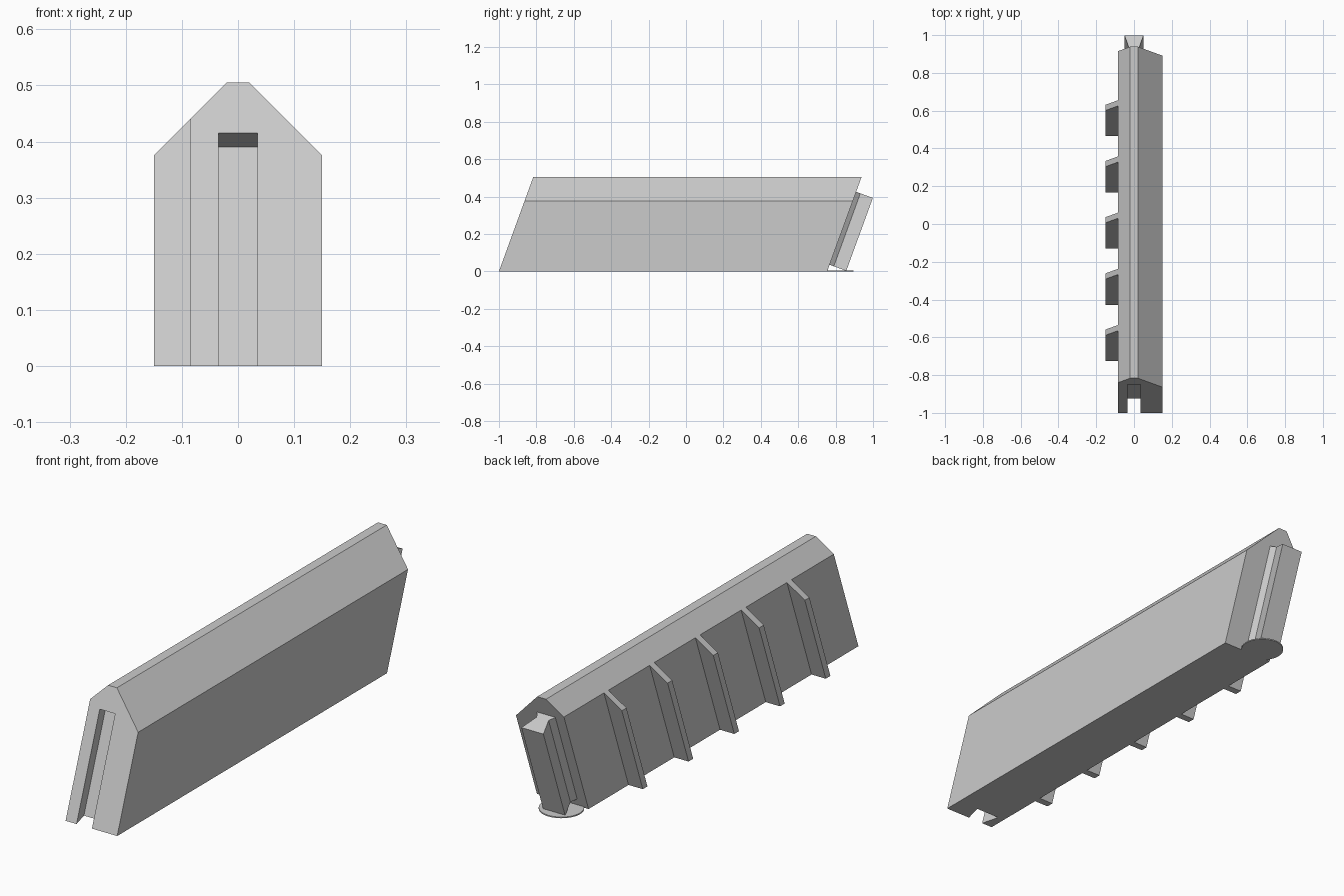
import bpy, bmesh
from math import radians, sin, cos, tan
from mathutils import Vector

cube = bpy.data.objects.get("Cube")
if cube:
    bpy.data.objects.remove(cube, do_unlink=True)

LEAN = radians(20)
UP = Vector((0, sin(LEAN), cos(LEAN)))        # along the leaning end faces
INWARD = Vector((0, cos(LEAN), -sin(LEAN)))   # square to the end faces

grey = bpy.data.materials.new("plain grey")
grey.use_nodes = True
color = (0.6, 0.6, 0.6, 1)
grey.diffuse_color = color
grey.node_tree.nodes["Principled BSDF"].inputs["Base Color"].default_value = color


def finish(name, bm):
    bmesh.ops.recalc_face_normals(bm, faces=bm.faces)
    mesh = bpy.data.meshes.new(name)
    bm.to_mesh(mesh)
    bm.free()
    mesh.materials.append(grey)
    obj = bpy.data.objects.new(name, mesh)
    bpy.context.collection.objects.link(obj)
    return obj


def prism(name, points, sweep):
    """Sweep a closed outline along a vector."""
    bm = bmesh.new()
    face = bm.faces.new([bm.verts.new(p) for p in points])
    moved = bmesh.ops.extrude_face_region(bm, geom=[face], use_keep_orig=True)["geom"]
    bmesh.ops.translate(bm, vec=sweep,
                        verts=[v for v in moved if isinstance(v, bmesh.types.BMVert)])
    return finish(name, bm)


def leaning_slab(name, outline, y, length):
    """Slab with an (x, z) outline whose ends lean backwards."""
    pts = [Vector((x, y + z * tan(LEAN), z)) for x, z in outline]
    return prism(name, pts, Vector((0, length, 0)))


def joint(name, base, half_outline, height):
    """Symmetric (half width, depth) section swept up an end face."""
    section = half_outline + [(-w, d) for w, d in reversed(half_outline)]
    pts = [base + Vector((w, 0, 0)) + INWARD * d for w, d in section]
    return prism(name, pts, UP * height)


# Main wall block with its bevelled crest
body = leaning_slab("wall_body", [(0.15, 0), (0.15, 0.375), (0.02, 0.505),
                                  (-0.02, 0.505), (-0.085, 0.44), (-0.085, 0)], -1, 1.755)

# Dovetail slot in the front end
drop = 0.1
slot_base = Vector((0, -1, 0)) - UP * drop
cutter = joint("slot_cutter", slot_base,
               [(0.035, -0.03), (0.035, 0), (0.055, 0.072)], drop + 0.415 / cos(LEAN))
cutter.hide_render = True
cutter.hide_viewport = True
cut = body.modifiers.new("slot", "BOOLEAN")
cut.operation = "DIFFERENCE"
cut.solver = "EXACT"
cut.object = cutter

# Waisted tongue on the back end
foot = 0.035
joint("back_tongue", Vector((0, 0.755 + foot * tan(LEAN), foot)),
      [(0.042, 0), (0.027, 0.024), (0.05, 0.095)], 0.39 / cos(LEAN))

# Thin round foot under the tongue
bm = bmesh.new()
bmesh.ops.create_cone(bm, cap_ends=True, segments=32, radius1=0.085, radius2=0.085, depth=0.005)
bmesh.ops.translate(bm, verts=bm.verts, vec=(0, 0.81, 0.0025))
finish("foot_disc", bm)

# Ribs along the right side
for i in range(5):
    leaning_slab(f"side_rib_{i + 1}", [(-0.15, 0), (-0.085, 0), (-0.085, 0.44), (-0.15, 0.375)],
                 -0.725 + i * 0.2975, 0.03)
